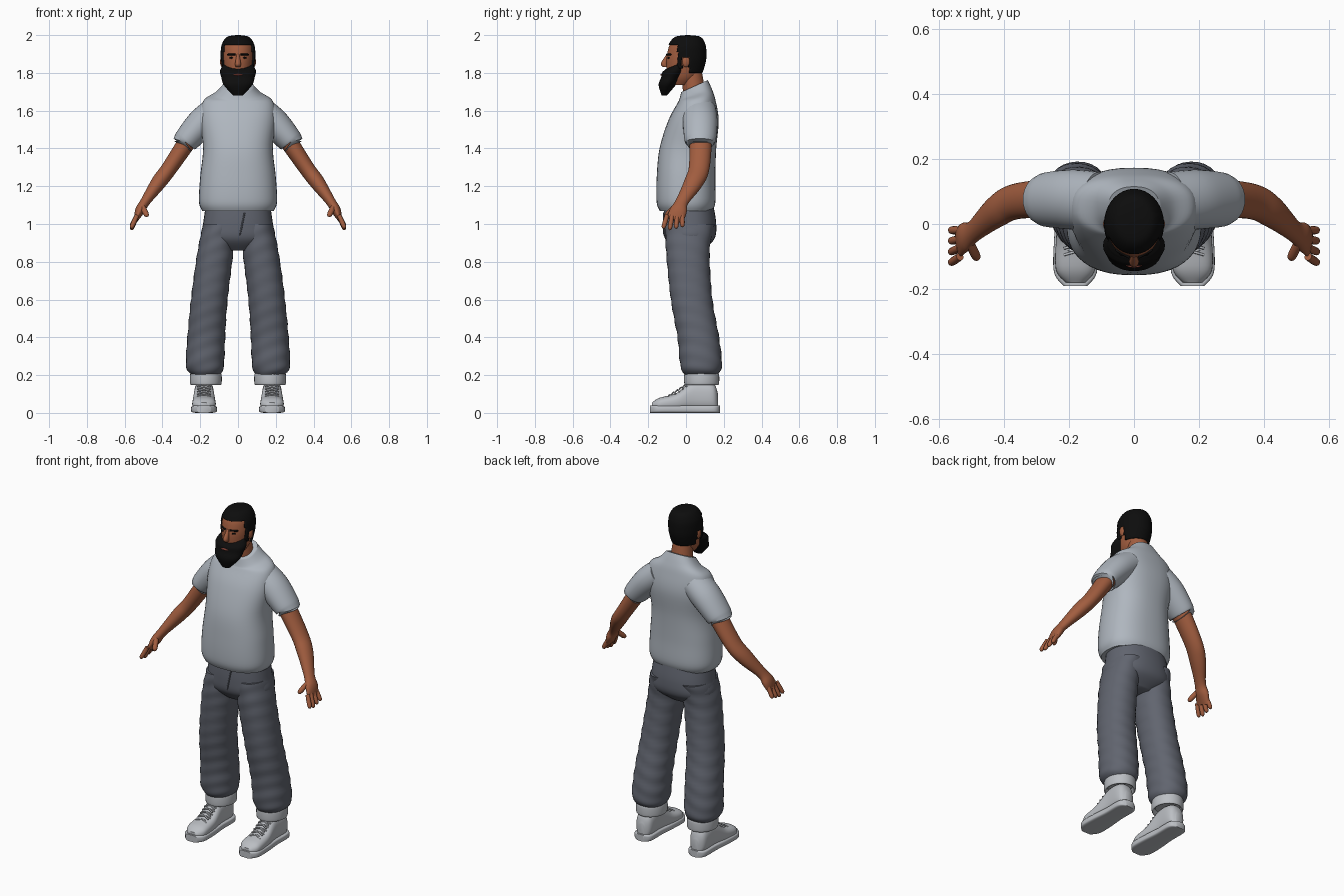
import bpy, bmesh, math
from mathutils import Vector

if "Cube" in bpy.data.objects:
    bpy.data.objects.remove(bpy.data.objects["Cube"])

UP, ALONG = Vector((0, 0, 1)), Vector((0, 1, 0))


def material(name, *color):
    mat = bpy.data.materials.new(name)
    mat.use_nodes = True
    mat.diffuse_color = (*color, 1)
    shader = mat.node_tree.nodes["Principled BSDF"]
    shader.inputs["Base Color"].default_value = mat.diffuse_color
    shader.inputs["Roughness"].default_value = 0.8
    return mat


shirt_cloth = material("pale grey cloth", 0.43, 0.47, 0.52)
trouser_cloth = material("slate cloth", 0.12, 0.13, 0.16)
shoe_leather = material("light grey leather", 0.5, 0.52, 0.55)
skin = material("brown skin", 0.36, 0.11, 0.05)
black_hair = material("black hair", 0.004, 0.004, 0.004)
lip_red = material("lip red", 0.3, 0.07, 0.05)


def finish(name, bm, mat):
    """Turn a bmesh into a smooth shaded object."""
    mesh = bpy.data.meshes.new(name)
    bm.to_mesh(mesh)
    bm.free()
    mesh.materials.append(mat)
    mesh.shade_smooth()
    mesh.set_sharp_from_angle(angle=math.radians(50))
    obj = bpy.data.objects.new(name, mesh)
    bpy.context.collection.objects.link(obj)
    return obj


def curve_value(before, start, end, after, t):
    """Smooth interpolation between start and end."""
    slope_in, slope_out = (end - before) / 2, (after - start) / 2
    bend = 3 * (end - start) - 2 * slope_in - slope_out
    twist = 2 * (start - end) + slope_in + slope_out
    return start + t * (slope_in + t * (bend + t * twist))


def smooth_rings(rings, steps):
    rings = [(*ring, 0)[:6] for ring in rings]
    padded = [rings[0], *rings, rings[-1]]
    result = []
    for group in zip(padded, padded[1:], padded[2:], padded[3:]):
        for step in range(steps):
            result.append([curve_value(*values, step / steps) for values in zip(*group)])
    return result + [list(rings[-1])]


def rounded(value, power):
    return math.copysign(abs(value) ** (2 / power), value)


def loft(name, rings, mat, axis=None, power=2, sides=32, steps=6, fold=0, keep=None):
    """Skin over rings of (x, y, z, width, depth, tilt)."""
    path = smooth_rings(rings, steps)
    centers = [Vector(ring[:3]) for ring in path]
    bm = bmesh.new()
    loops = []
    for i, (center, ring) in enumerate(zip(centers, path)):
        width, depth, tilt = ring[3:]
        ahead = centers[min(i + 1, len(path) - 1)]
        forward = axis or (ahead - centers[max(i - 1, 0)]).normalized()
        across = forward.cross(UP if abs(forward.y) > 0.8 else ALONG).normalized()
        over = across.cross(forward)
        loop = []
        for side in range(sides):
            angle = math.tau * side / sides
            c, s = rounded(math.cos(angle), power), rounded(math.sin(angle), power)
            crease = 1 + fold * math.sin(center.z * 75 + 3 * c + 2 * s)
            offset = across * width * c * crease + over * depth * s * crease
            loop.append(bm.verts.new(center + offset + forward * tilt * depth * s))
        loops.append(loop)
    for lower, upper in zip(loops, loops[1:]):
        for side in range(sides):
            bm.faces.new((lower[side - 1], lower[side], upper[side], upper[side - 1]))
    bm.faces.new(loops[0])
    bm.faces.new(loops[-1])
    bmesh.ops.recalc_face_normals(bm, faces=bm.faces)
    if keep:
        unwanted = [face for face in bm.faces if not keep(face.calc_center_median())]
        bmesh.ops.delete(bm, geom=unwanted, context="FACES")
    return finish(name, bm, mat)


def column(name, rings, mat, **options):
    """Upright loft on the centre line, from rings without x."""
    return loft(name, [(0, *ring) for ring in rings], mat, axis=UP, **options)


def taper(name, base, tip, radius, mat):
    """Short rod with a rounded tip."""
    base, tip = Vector(base), Vector(tip)
    near_tip = base.lerp(tip, 0.8)
    small = radius / 4
    rings = [(*base, radius, radius), (*near_tip, radius, radius), (*tip, small, small)]
    return loft(name, rings, mat, sides=12)


def ball(name, center, radii, mat):
    bm = bmesh.new()
    bmesh.ops.create_uvsphere(bm, u_segments=16, v_segments=10, radius=1)
    bmesh.ops.scale(bm, vec=radii, verts=bm.verts)
    bmesh.ops.translate(bm, vec=center, verts=bm.verts)
    return finish(name, bm, mat)


def hair_area(point):
    """Fringe, sideburns, over the ears and down to the nape."""
    if point.y < -0.045:
        return point.z > 1.948
    if point.y < -0.022:
        return point.z > 1.82
    return point.z > (1.88 if point.y < 0.018 else 1.8)


# Shirt body, sloping up to the collar at the back
column("shirt_body", [
    (0, 1.07, .19, .14), (0, 1.12, .207, .156), (0, 1.25, .2, .155), (.01, 1.4, .185, .15),
    (.04, 1.55, .2, .133), (.055, 1.65, .185, .1, .1), (.05, 1.69, .12, .085, .35),
    (.045, 1.73, .08, .07, .45)], shirt_cloth, power=2.4, sides=40)

# Trouser hips and fly seam
column("trouser_hips", [(.015, 1.1, .17, .13), (.02, 1, .185, .14), (.02, .92, .19, .13),
                        (.015, .86, .08, .07)], trouser_cloth, power=2.3)
taper("fly_seam", (.035, -.118, 1.06), (.01, -.118, .94), .004, trouser_cloth)

# Neck and head
column("neck", [(.045, 1.69, .065, .06), (.03, 1.8, .055, .055)], skin)
head_rings = [(-.03, 1.735, .04, .045), (-.015, 1.78, .066, .083), (-.005, 1.85, .08, .1),
              (0, 1.9, .083, .1), (.005, 1.95, .077, .09), (.01, 1.98, .05, .06), (.01, 1.99, 0, 0)]
column("head", head_rings, skin, sides=40)

# Cropped hair, a thick shell around the head
hair_rings = [(y, z + (.01 if z > 1.95 else 0), a + .009, b + .008) for y, z, a, b in head_rings]
hair = column("hair", hair_rings, black_hair, sides=64, steps=10, keep=hair_area)
hair.modifiers.new("thickness", "SOLIDIFY").thickness = .012

# Full beard, lips and nose
column("beard", [(-.115, 1.68, .025, .014), (-.1, 1.735, .075, .045), (-.08, 1.775, .088, .052),
                 (-.065, 1.81, .095, .06, .1), (-.057, 1.84, .08, .05, .4)], black_hair)
ball("lips", (0, -.125, 1.79), (.026, .01, .006), lip_red)
column("nose", [(-.095, 1.9, .007, .007), (-.115, 1.85, .015, .018),
                (-.107, 1.83, .012, .015)], skin, sides=16)

shoe_shape = [(.17, .1, .02), (.14, .16, .05), (.04, .17, .052), (-.05, .105, .06),
              (-.14, .08, .06), (-.18, .055, .03)]

for sign, side in ((1, "left"), (-1, "right")):
    def pair(build, name, rings, mat, **options):
        """Build a loft on this side of the body."""
        mirrored = [(sign * x, *rest) for x, *rest in rings]
        return build(f"{side}_{name}", mirrored, mat, **options)

    # Ear, eye and eyebrow
    ball(f"{side}_ear", (sign * .084, 0, 1.86), (.011, .02, .03), skin)
    ball(f"{side}_eye", (sign * .033, -.09, 1.88), (.013, .009, .006), black_hair)
    taper(f"{side}_eyebrow", (sign * .014, -.102, 1.897), (sign * .058, -.078, 1.897), .005, black_hair)

    # Sleeve and arm
    pair(loft, "sleeve", [(.11, .07, 1.6, .08, .09), (.19, .075, 1.535, .08, .092),
                          (.272, .075, 1.445, .068, .083), (.28, .075, 1.435, .06, .07)], shirt_cloth)
    pair(loft, "arm", [(.24, .08, 1.48, .05, .06), (.36, .07, 1.3, .042, .055),
                       (.42, .04, 1.22, .04, .05), (.49, -.02, 1.12, .026, .034),
                       (.52, -.04, 1.07, .025, .045), (.54, -.06, 1.02, .01, .045)], skin)

    # Fingers fan out from the palm; the thumb points forward
    for i, finger in enumerate(("index", "middle", "ring", "little")):
        spread = i - 1.5
        base = (sign * .535, -.06 + .027 * spread, 1.045)
        tip = (sign * .566, -.07 + .034 * spread, .968 + .008 * abs(i - 1))
        taper(f"{side}_{finger}_finger", base, tip, .012, skin)
    taper(f"{side}_thumb", (sign * .51, -.05, 1.1), (sign * .48, -.11, 1.04), .014, skin)

    # Baggy creased leg above a turned-up cuff
    pair(loft, "trouser_leg", [(.1, .02, 1, .083, .13), (.12, .01, .85, .095, .115),
                               (.152, .03, .6, .097, .11), (.168, .065, .4, .1, .11),
                               (.175, .08, .25, .1, .11), (.17, .08, .2, .075, .085)],
         trouser_cloth, axis=UP, power=2.2, fold=.018, steps=10)
    cuff_profile = ((.215, -.01), (.205, 0), (.155, 0), (.15, -.01), (.17, -.02))
    pair(loft, "cuff", [(.17, .083, z, .083 + grow, .092 + grow) for z, grow in cuff_profile],
         shoe_leather, axis=UP)

    # Shoe upper on a flat sole
    pair(loft, "shoe_upper", [(.18, y, h / 2 + .005, w, h / 2 - .005) for y, h, w in shoe_shape],
         shoe_leather, axis=ALONG, power=2.5)
    pair(loft, "shoe_sole", [(.18, y * 1.06, .02, w + .006, .02) for y, h, w in shoe_shape],
         shoe_leather, axis=ALONG, power=5)

    # Crossed laces climb the instep
    for row in range(5):
        y, height = -.085 + .02 * row, .096 + .013 * row
        for lean, label in ((.01, "out"), (-.01, "in")):
            lace = [(.18 + .035 * step, y + lean * step, height - .01 * abs(step), .004, .004)
                    for step in (-1, 0, 1)]
            pair(loft, f"lace_{label}_{row + 1}", lace, shoe_leather, sides=8)
